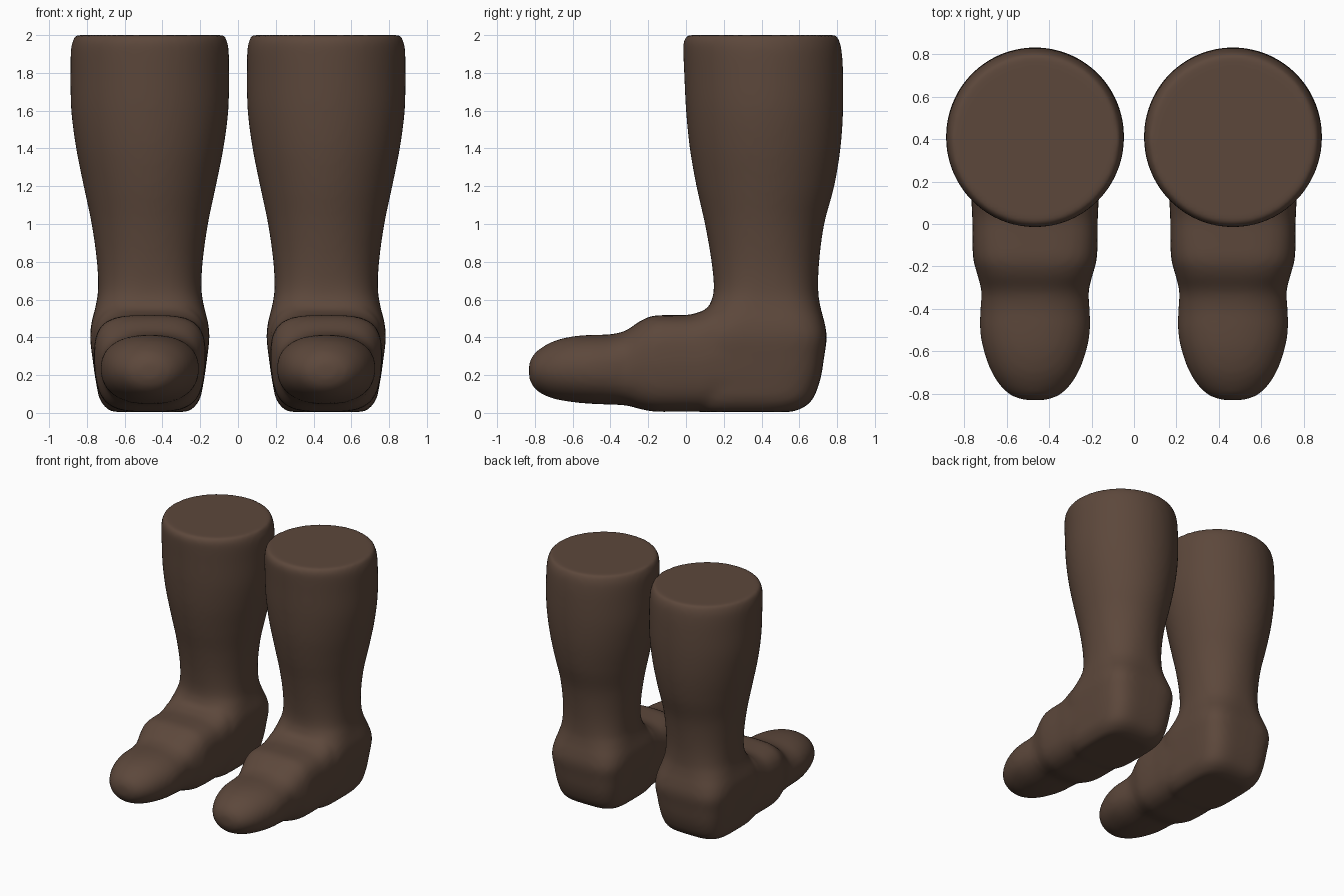
import bpy, bmesh, math

if "Cube" in bpy.data.objects:
    bpy.data.objects.remove(bpy.data.objects["Cube"])

brown = bpy.data.materials.new("dark brown")
brown.diffuse_color = (0.108, 0.064, 0.044, 1)
brown.use_nodes = True
brown.node_tree.nodes["Principled BSDF"].inputs["Base Color"].default_value = brown.diffuse_color

SEG = 64
CX = 0.467  # boot centre line


def spow(v, e):
    return math.copysign(abs(v) ** (2 / e), v)


def loft(bm, rings):
    """Skin a list of closed rings and cap both ends."""
    vs = [[bm.verts.new(p) for p in ring] for ring in rings]
    for a, b in zip(vs, vs[1:]):
        for i in range(SEG):
            j = (i + 1) % SEG
            bm.faces.new((a[i], a[j], b[j], b[i]))
    bm.faces.new(vs[0][::-1])
    bm.faces.new(vs[-1])


def smooth_rows(rows, n=5):
    """Catmull-Rom resampling of the section table."""
    out = []
    for k in range(len(rows) - 1):
        p0, p1 = rows[max(k - 1, 0)], rows[k]
        p2, p3 = rows[k + 1], rows[min(k + 2, len(rows) - 1)]
        for s in range(n):
            t = s / n
            out.append([0.5 * (2 * b + (c - a) * t + (2 * a - 5 * b + 4 * c - d) * t * t
                               + (3 * b - a - 3 * c + d) * t ** 3)
                        for a, b, c, d in zip(p0, p1, p2, p3)])
    return out + [list(rows[-1])]


# shaft and heel: z, half width, front y, back y, squareness
SHAFT = [
    (0.005, 0.20, 0.08, 0.56, 4.0), (0.03, 0.235, 0.05, 0.625, 4.0),
    (0.08, 0.268, 0.03, 0.675, 4.0), (0.18, 0.288, 0.02, 0.712, 4.0),
    (0.30, 0.305, 0.02, 0.732, 4.0), (0.40, 0.316, 0.03, 0.745, 4.0),
    (0.48, 0.308, 0.07, 0.733, 3.6), (0.56, 0.288, 0.12, 0.712, 3.0),
    (0.65, 0.274, 0.147, 0.70, 2.5), (0.80, 0.28, 0.135, 0.705, 2.2),
    (1.00, 0.308, 0.10, 0.732, 2.05), (1.20, 0.35, 0.055, 0.785, 2.0),
    (1.40, 0.39, 0.02, 0.818, 2.0), (1.60, 0.416, 0.0, 0.832, 2.0),
    (1.80, 0.42, -0.01, 0.832, 2.0), (1.92, 0.418, -0.015, 0.824, 2.0),
    (1.97, 0.408, -0.013, 0.812, 2.0), (2.0, 0.395, 0.005, 0.797, 2.0),
]
# foot: y, half width, bottom z, top z, squareness
FOOT = [
    (-0.832, 0.03, 0.20, 0.25, 2.0), (-0.82, 0.09, 0.155, 0.29, 2.0),
    (-0.78, 0.15, 0.11, 0.335, 2.0), (-0.70, 0.205, 0.075, 0.38, 2.1),
    (-0.60, 0.242, 0.057, 0.405, 2.2), (-0.50, 0.26, 0.048, 0.413, 2.3),
    (-0.40, 0.258, 0.044, 0.416, 2.4), (-0.32, 0.253, 0.04, 0.435, 2.7),
    (-0.24, 0.272, 0.02, 0.488, 3.1), (-0.17, 0.291, 0.007, 0.515, 3.4),
    (-0.08, 0.296, 0.006, 0.517, 3.6), (0.02, 0.296, 0.006, 0.52, 3.6),
    (0.10, 0.30, 0.006, 0.545, 3.6), (0.17, 0.302, 0.006, 0.58, 3.4),
    (0.40, 0.302, 0.006, 0.58, 3.4),
]
angles = [2 * math.pi * i / SEG for i in range(SEG)]

bm = bmesh.new()
loft(bm, [[(CX + w * spow(math.cos(a), e),
            (y0 + y1) / 2 + (y1 - y0) / 2 * spow(math.sin(a), e), z) for a in angles]
          for z, w, y0, y1, e in smooth_rows(SHAFT)])


def foot_ring(y, w, z0, z1, e):
    taper = 0.09 if y > -0.3 else 0.03  # sides lean in towards the sole
    ring = []
    for a in angles:
        s = spow(math.sin(a), e)
        ring.append((CX + w * spow(math.cos(a), e) * (1 + taper * min(s, 0)),
                     y, (z0 + z1) / 2 + (z1 - z0) / 2 * s))
    return ring


loft(bm, [foot_ring(*r) for r in smooth_rows(FOOT)])
bmesh.ops.recalc_face_normals(bm, faces=bm.faces)
mesh = bpy.data.meshes.new("boot")
bm.to_mesh(mesh)
bm.free()
mesh.materials.append(brown)


def add_boot(name, data):
    ob = bpy.data.objects.new(name, data)
    bpy.context.collection.objects.link(ob)
    # fuse shaft and foot into one soft skin
    rm = ob.modifiers.new("fuse", 'REMESH')
    rm.mode = 'VOXEL'
    rm.voxel_size = 0.018
    rm.use_smooth_shade = True
    sm = ob.modifiers.new("soften", 'SMOOTH')
    sm.factor = 0.5
    sm.iterations = 8
    return ob


add_boot("right_boot", mesh)

# mirrored partner
left = mesh.copy()
for v in left.vertices:
    v.co.x = -v.co.x
left.flip_normals()
add_boot("left_boot", left)
